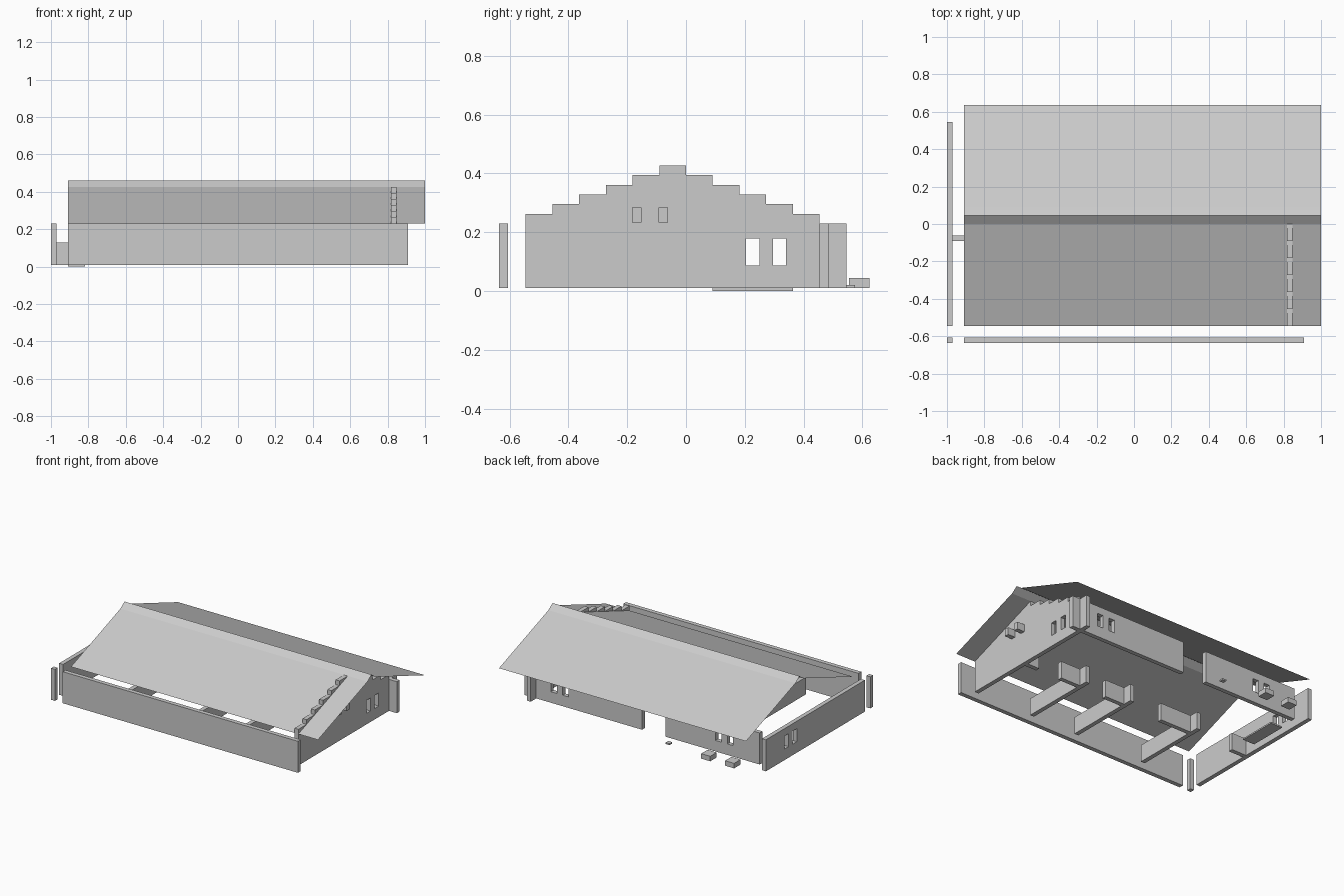
import bpy, bmesh
from mathutils import Vector

cube = bpy.data.objects.get("Cube")
if cube:
    bpy.data.objects.remove(cube)

U = 1 / 11            # plan grid unit
T = U / 3             # wall thickness
BASE, TOP, LOW = 0.01, 0.23, 0.13
STEP = (0.427 - TOP) / 6

grey = bpy.data.materials.new("plain_grey")
grey.use_nodes = True
COLOUR = (0.6, 0.6, 0.6, 1)
grey.diffuse_color = COLOUR
grey.node_tree.nodes["Principled BSDF"].inputs["Base Color"].default_value = COLOUR


def gx(i):
    return -1 + i * U


def gy(j):
    return (j - 7) * U


def finish(name, bm):
    mesh = bpy.data.meshes.new(name)
    bm.to_mesh(mesh)
    bm.free()
    mesh.materials.append(grey)
    obj = bpy.data.objects.new(name, mesh)
    bpy.context.collection.objects.link(obj)
    return obj


def box(name, x0, x1, y0, y1, z0=BASE, z1=TOP):
    bm = bmesh.new()
    bmesh.ops.create_cube(bm, size=1)
    bmesh.ops.scale(bm, vec=(x1 - x0, y1 - y0, z1 - z0), verts=bm.verts)
    bmesh.ops.translate(bm, vec=((x0 + x1) / 2, (y0 + y1) / 2, (z0 + z1) / 2), verts=bm.verts)
    return finish(name, bm)


def wall(name, axis, offset, start, end, windows, height=lambda s: TOP, extra_s=(), extra_z=()):
    """Upright wall along an axis, with window openings and a height rule."""
    half, sill, head = U / 4, 0.087, 0.178
    s_cuts = sorted({start, end, *extra_s, *(w + d for w in windows for d in (-half, half))})
    z_cuts = sorted({BASE, sill, head, TOP, *extra_z})
    point = (lambda s, z: (s, offset, z)) if axis == "x" else (lambda s, z: (offset, s, z))
    bm = bmesh.new()
    for s0, s1 in zip(s_cuts, s_cuts[1:]):
        for z0, z1 in zip(z_cuts, z_cuts[1:]):
            s, z = (s0 + s1) / 2, (z0 + z1) / 2
            hole = sill < z < head and any(abs(s - w) < half for w in windows)
            if z < height(s) and not hole:
                bm.faces.new([bm.verts.new(point(*p)) for p in ((s0, z0), (s1, z0), (s1, z1), (s0, z1))])
    bmesh.ops.remove_doubles(bm, verts=bm.verts, dist=1e-4)
    side = bmesh.ops.extrude_face_region(bm, geom=bm.faces[:], use_keep_orig=True)
    push = Vector((0, T, 0)) if axis == "x" else Vector((T, 0, 0))
    bmesh.ops.translate(bm, vec=push, verts=[v for v in side["geom"] if isinstance(v, bmesh.types.BMVert)])
    bmesh.ops.recalc_face_normals(bm, faces=bm.faces)
    return finish(name, bm)


# Outer walls
side_windows = (gy(9.5), gy(10.5))
box("front_wall", gx(1), gx(21), gy(0), gy(0) + T)
box("corner_post", gx(0), gx(0) + T, gy(0), gy(0) + T)
wall("right_wall", "y", gx(0), gy(1), gy(13), side_windows)
wall("back_wall_left", "x", gy(12), gx(11), gx(21), (gx(17.5), gx(18.5)))
wall("back_wall_right", "x", gy(12), gx(1), gx(9), (gx(3.5), gx(4.5)))


# Gable wall, stepped up to the ridge
def gable_height(y):
    j = int((y - gy(1)) / U)
    return TOP + STEP * (j + 1 if j < 6 else 11 - j) + 1e-4


wall("gable_wall", "y", gx(20), gy(1), gy(13), side_windows, gable_height,
     [gy(j) for j in range(2, 13)], [TOP + STEP * k for k in range(1, 7)])

# Small blocks on the gable
for n, y in enumerate((-0.168, -0.077)):
    box(f"gable_block_{n + 1}", gx(20) + T, 0.905, y - 0.016, y + 0.016, 0.233, 0.284)

# Thin sheet roof with a steeper ridge
bm = bmesh.new()
profile = [(gy(1), TOP), (0, 0.427), (U / 2, 0.46), (U, 0.427), (gy(14), TOP)]
rows = [[bm.verts.new((x, y, z)) for y, z in profile] for x in (gx(1), gx(22))]
for k in range(len(profile) - 1):
    bm.faces.new((rows[0][k], rows[1][k], rows[1][k + 1], rows[0][k + 1]))
finish("roof", bm)

# Low stall dividers with cross pieces
for n, (i, length) in enumerate(((5, 3), (11, 2), (15, 2))):
    box(f"stall_divider_{n + 1}", gx(i), gx(i) + T, gy(1), gy(7), BASE, LOW)
    box(f"stall_front_{n + 1}", gx(i) + T, gx(i + length), gy(6), gy(6) + T, BASE, LOW)
box("stall_front_right", gx(0) + T, gx(1.6), gy(6), gy(6) + T, BASE, LOW)
box("stall_front_left", gx(19), gx(20), gy(6), gy(6) + T, BASE, LOW)

# Floor mat and loose blocks behind the building
box("floor_mat", gx(1), gx(2), gy(8), gy(11), 0, BASE)
for n, x in enumerate((-0.59, -0.775)):
    box(f"back_block_{n + 1}", x - 0.035, x + 0.035, 0.555, 0.625, BASE, 0.045)
box("small_block", -0.275, -0.245, 0.545, 0.575, BASE, 0.02)
